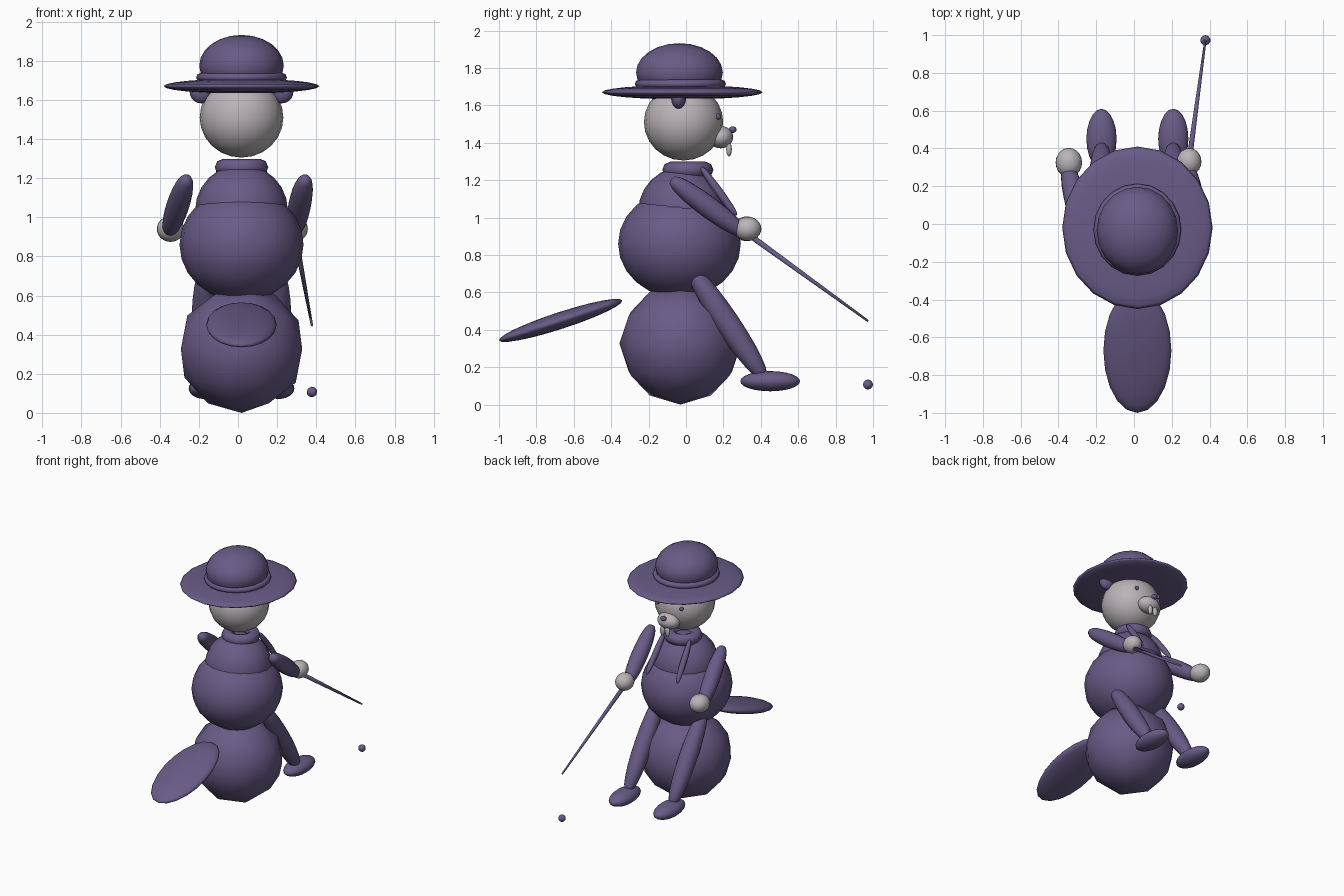
import bpy, bmesh
from math import radians
from mathutils import Vector, Matrix

if "Cube" in bpy.data.objects:
    bpy.data.objects.remove(bpy.data.objects["Cube"], do_unlink=True)

MID = 0.018  # x of the figure's centre line


def material(name, rgb):
    mat = bpy.data.materials.new(name)
    mat.use_nodes = True
    mat.diffuse_color = (*rgb, 1)
    mat.node_tree.nodes["Principled BSDF"].inputs["Base Color"].default_value = (*rgb, 1)
    return mat


purple = material("dusty purple", (0.14, 0.105, 0.24))
grey = material("pale grey", (0.49, 0.455, 0.48))


def finish(name, bm, mat):
    mesh = bpy.data.meshes.new(name)
    for face in bm.faces:
        face.smooth = True
    bm.to_mesh(mesh)
    bm.free()
    mesh.materials.append(mat)
    obj = bpy.data.objects.new(name, mesh)
    bpy.context.collection.objects.link(obj)
    return obj


def ball(name, loc, size, mat=purple, tilt=0, segments=20):
    """Ellipsoid, optionally tilted about x."""
    bm = bmesh.new()
    bmesh.ops.create_uvsphere(bm, u_segments=segments, v_segments=12, radius=1)
    m = Matrix.Translation(loc) @ Matrix.Rotation(radians(tilt), 4, "X") @ Matrix.Diagonal((*size, 1))
    bmesh.ops.transform(bm, matrix=m, verts=bm.verts)
    return finish(name, bm, mat)


def facet_ball(name, loc, radius):
    bm = bmesh.new()
    bmesh.ops.create_icosphere(bm, subdivisions=2, radius=radius)
    bmesh.ops.translate(bm, vec=loc, verts=bm.verts)
    return finish(name, bm, purple)


def limb(name, start, end, radius, fullness=0.35):
    """Long rounded limb from tip to tip, fuller than an ellipsoid."""
    start, end = Vector(start), Vector(end)
    axis = end - start
    bm = bmesh.new()
    bmesh.ops.create_uvsphere(bm, u_segments=16, v_segments=12, radius=1)
    for v in bm.verts:
        ring = v.co.xy.length
        if ring > 0.01:
            swell = radius * ring ** -fullness
            v.co.x *= swell
            v.co.y *= swell
        v.co.z *= axis.length / 2
    turn = axis.to_track_quat("Z", "Y").to_matrix().to_4x4()
    bmesh.ops.transform(bm, matrix=Matrix.Translation((start + end) / 2) @ turn, verts=bm.verts)
    return finish(name, bm, purple)


def ring(name, loc, size, major, minor):
    bpy.ops.mesh.primitive_torus_add(location=loc, major_radius=major, minor_radius=minor,
                                     major_segments=20, minor_segments=8)
    obj = bpy.context.object
    obj.name = name
    obj.scale = size
    obj.data.materials.append(purple)
    bpy.ops.object.shade_smooth()


# Seat stone and body
facet_ball("seat_stone", (MID, -0.03, 0.326), 0.326)
ball("belly", (MID, -0.035, 0.86), (0.317, 0.328, 0.29))
ball("chest", (MID, -0.02, 1.035), (0.237, 0.235, 0.235))
ring("collar", (MID, 0.01, 1.255), (1, 1, 1), 0.093, 0.044)
ball("tail", (MID, -0.67, 0.45), (0.18, 0.347, 0.045), tilt=18)

# Head and face
ball("head", (MID, -0.013, 1.51), (0.214, 0.212, 0.205), grey)
ball("muzzle", (MID, 0.185, 1.43), (0.085, 0.067, 0.06), grey)
ball("nose", (MID, 0.25, 1.47), (0.024, 0.02, 0.018), segments=12)

# Hat
ball("hat_brim", (MID, -0.02, 1.67), (0.398, 0.43, 0.038))
ball("hat_crown", (MID, -0.035, 1.775), (0.216, 0.232, 0.157))
ring("hat_band", (MID, -0.03, 1.715), (1, 1.05, 1), 0.21, 0.022)

# Paired parts
for side, s in (("left", 1), ("right", -1)):
    ball(side + "_ear", (MID + s * 0.205, -0.04, 1.64), (0.06, 0.04, 0.058), segments=12)
    ball(side + "_eye", (MID + s * 0.1, 0.172, 1.54), (0.014, 0.014, 0.016), segments=12)
    ball(side + "_tooth", (MID + s * 0.022, 0.23, 1.365), (0.019, 0.015, 0.038), grey, segments=12)
    limb(side + "_scarf_end", (MID + s * 0.11, 0.08, 1.27), (MID + s * 0.13, 0.27, 1.01), 0.022)
    limb(side + "_leg", (MID + s * 0.19, 0.02, 0.735), (MID + s * 0.19, 0.42, 0.14), 0.066, 0.25)
    ball(side + "_foot", (MID + s * 0.19, 0.45, 0.125), (0.08, 0.16, 0.054))

# Arms and hands
limb("left_arm", (0.345, -0.08, 1.205), (0.285, 0.31, 0.915), 0.058)
limb("right_arm", (-0.26, -0.08, 1.205), (-0.355, 0.31, 0.915), 0.058)
ball("left_hand", (0.292, 0.33, 0.94), (0.065, 0.072, 0.064), grey)
ball("right_hand", (-0.345, 0.325, 0.94), (0.07, 0.078, 0.066), grey)

# Walking stick and loose bead
top, tip = Vector((0.29, 0.32, 0.92)), Vector((0.378, 0.973, 0.447))
bm = bmesh.new()
bmesh.ops.create_cone(bm, cap_ends=True, segments=10, radius1=0.016, radius2=0.006,
                      depth=(tip - top).length)
turn = (tip - top).to_track_quat("Z", "Y").to_matrix().to_4x4()
bmesh.ops.transform(bm, matrix=Matrix.Translation((top + tip) / 2) @ turn, verts=bm.verts)
finish("walking_stick", bm, purple)
facet_ball("bead", (0.378, 0.973, 0.107), 0.027)
